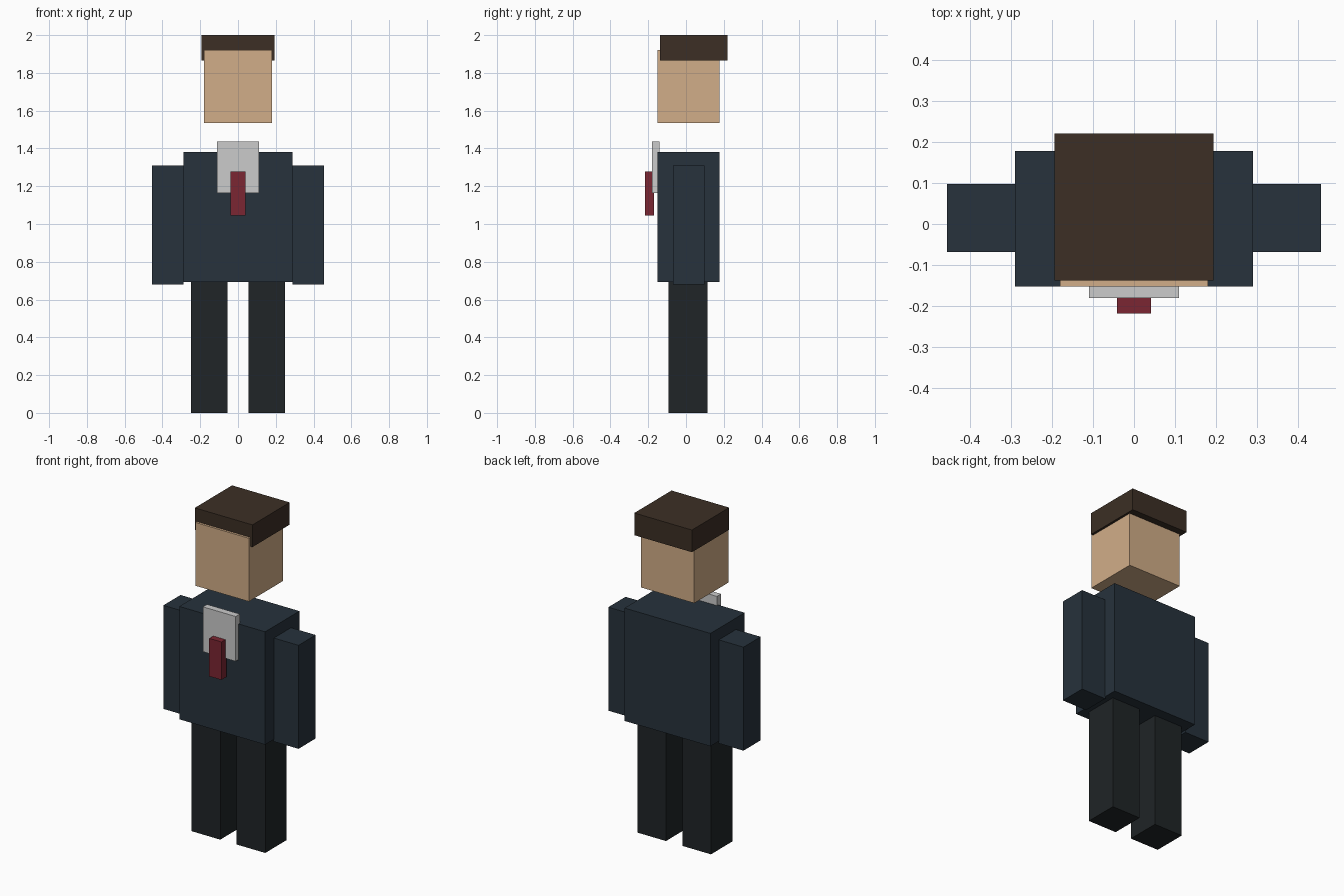
import bpy
import bmesh
from mathutils import Vector

if "Cube" in bpy.data.objects:
    bpy.data.objects.remove(bpy.data.objects["Cube"])


def material(name, rgb):
    mat = bpy.data.materials.new(name)
    mat.diffuse_color = (*rgb, 1.0)
    mat.use_nodes = True
    mat.node_tree.nodes["Principled BSDF"].inputs["Base Color"].default_value = mat.diffuse_color
    return mat


def box(name, lo, hi, mat=None):
    """Axis-aligned block spanning the corners lo and hi."""
    lo, hi = Vector(lo), Vector(hi)
    bm = bmesh.new()
    bmesh.ops.create_cube(bm, size=1.0)
    bmesh.ops.scale(bm, vec=hi - lo, verts=bm.verts)
    mesh = bpy.data.meshes.new(name)
    bm.to_mesh(mesh)
    bm.free()
    if mat:
        mesh.materials.append(mat)
    obj = bpy.data.objects.new(name, mesh)
    obj.location = (lo + hi) / 2
    bpy.context.collection.objects.link(obj)
    return obj


skin = material("skin", (0.64, 0.42, 0.246))
hair_brown = material("hair_brown", (0.045, 0.028, 0.018))
suit = material("suit", (0.02, 0.032, 0.045))
trousers = material("trousers", (0.014, 0.018, 0.02))
tie_red = material("tie_red", (0.198, 0.019, 0.032))

# Head floats above the shoulders, with the hair capping it
box("head", (-0.18, -0.152, 1.535), (0.18, 0.178, 1.92), skin)
box("hair", (-0.194, -0.138, 1.865), (0.194, 0.22, 2.0), hair_brown)

# Jacket with shirt front and tie
box("torso", (-0.289, -0.152, 0.693), (0.289, 0.178, 1.38), suit)
box("shirt_front", (-0.11, -0.18, 1.163), (0.11, -0.14, 1.436))
box("tie", (-0.041, -0.218, 1.046), (0.041, -0.17, 1.277), tie_red)

# Arms and legs, one pair per side
for side, s in (("left", 1), ("right", -1)):
    for name, x0, x1, y0, y1, z0, z1, mat in (
        ("arm", 0.288, 0.455, -0.068, 0.097, 0.68, 1.31, suit),
        ("leg", 0.055, 0.248, -0.092, 0.114, 0.0, 0.695, trousers),
    ):
        xs = sorted((s * x0, s * x1))
        box(f"{side}_{name}", (xs[0], y0, z0), (xs[1], y1, z1), mat)
